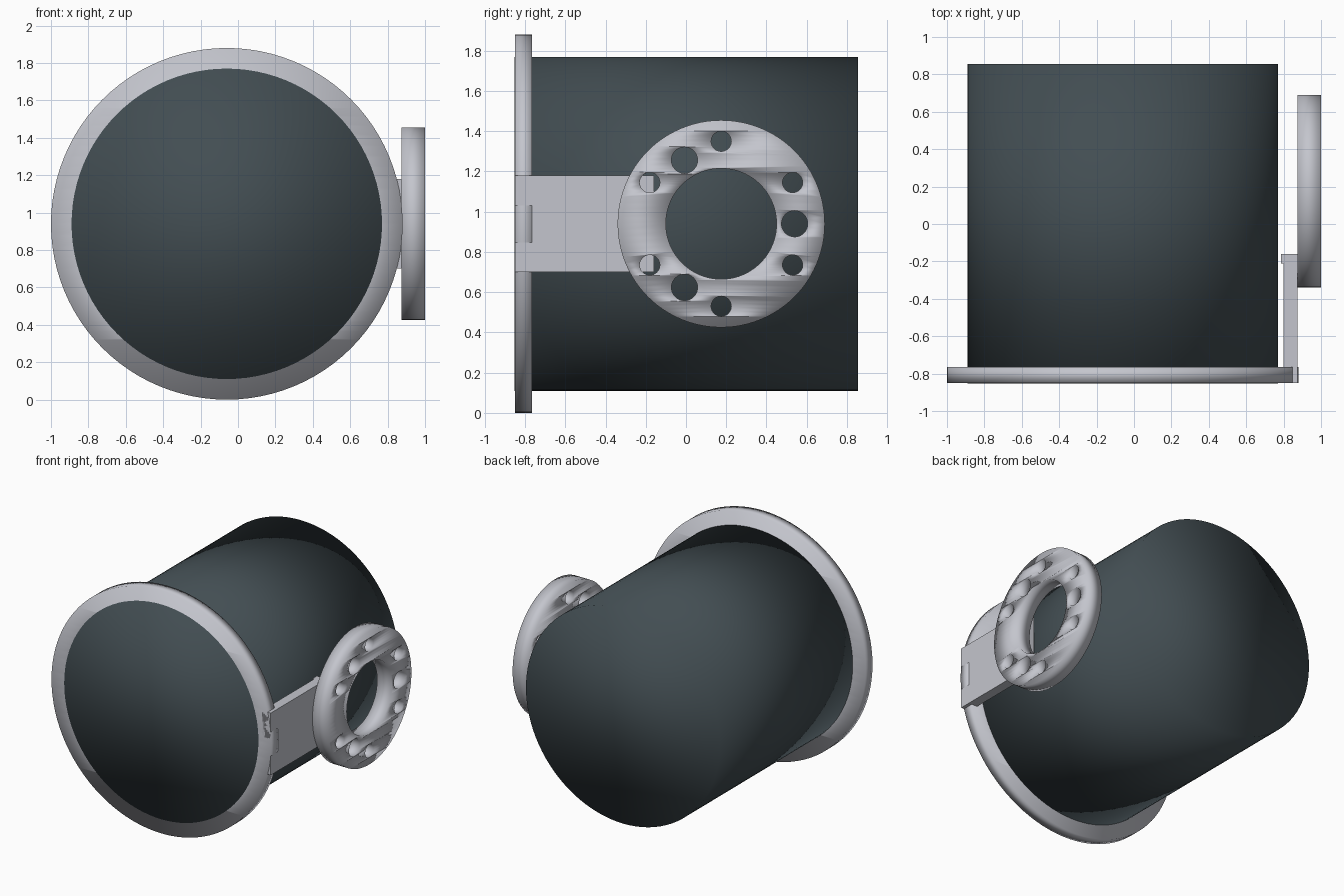
import bpy
import bmesh
from math import cos, sin, radians, pi

cube = bpy.data.objects.get("Cube")
if cube:
    bpy.data.objects.remove(cube, do_unlink=True)


def material(name, colour):
    mat = bpy.data.materials.new(name)
    mat.use_nodes = True
    mat.diffuse_color = colour
    bsdf = next(n for n in mat.node_tree.nodes if n.type == 'BSDF_PRINCIPLED')
    bsdf.inputs["Base Color"].default_value = colour
    return mat


dark = material("dark slate", (0.055, 0.075, 0.085, 1))
silver = material("light silver", (0.55, 0.56, 0.61, 1))


def circle(radius, centre=(0, 0), sides=96):
    return [(centre[0] + radius * cos(2 * pi * i / sides),
             centre[1] + radius * sin(2 * pi * i / sides)) for i in range(sides)]


def plate(name, outlines, thickness, location, rotation, mat, sharp=False):
    """Extrude flat outlines; inner outlines become holes."""
    curve = bpy.data.curves.new(name, 'CURVE')
    curve.dimensions = '2D'
    curve.fill_mode = 'BOTH'
    curve.extrude = thickness / 2
    for points in outlines:
        spline = curve.splines.new('POLY')
        spline.points.add(len(points) - 1)
        for p, (x, y) in zip(spline.points, points):
            p.co = (x, y, 0, 1)
        spline.use_cyclic_u = True
    obj = bpy.data.objects.new(name, curve)
    bpy.context.collection.objects.link(obj)
    obj.location = location
    obj.rotation_euler = [radians(a) for a in rotation]
    bpy.ops.object.select_all(action='DESELECT')
    obj.select_set(True)
    bpy.context.view_layer.objects.active = obj
    bpy.ops.object.convert(target='MESH')
    obj = bpy.context.view_layer.objects.active
    # Weld the caps to the walls
    bm = bmesh.new()
    bm.from_mesh(obj.data)
    bmesh.ops.remove_doubles(bm, verts=bm.verts, dist=0.0005)
    bmesh.ops.recalc_face_normals(bm, faces=bm.faces)
    bm.to_mesh(obj.data)
    bm.free()
    obj.data.materials.clear()
    obj.data.materials.append(mat)
    if sharp:
        bpy.ops.object.shade_smooth_by_angle(angle=radians(35))
    else:
        bpy.ops.object.shade_smooth()
    return obj


FACING_FRONT = (90, 0, 0)
FACING_SIDE = (90, 0, 90)

# Main drum and the flange around its front rim
plate("drum", [circle(0.83)], 1.707, (-0.06, 0.0015, 0.94), FACING_FRONT, dark)
plate("front_flange", [circle(0.94), circle(0.6)], 0.085,
      (-0.06, -0.8075, 0.94), FACING_FRONT, silver)

# Side arm with a small inward lip at its end
arm_profile = [(0.80, -0.85), (0.875, -0.85), (0.875, -0.16),
               (0.785, -0.16), (0.785, -0.21), (0.80, -0.21)]
plate("side_arm", [arm_profile], 0.48, (0, 0, 0.94), (0, 0, 0), silver, sharp=True)

# Mounting ring: large centre bore, three wide holes and six narrow holes
holes = [circle(0.515), circle(0.275)]
for angle in range(0, 360, 120):
    a = radians(angle)
    holes.append(circle(0.065, (0.365 * cos(a), 0.365 * sin(a)), 32))
for angle in range(30, 360, 60):
    a = radians(angle)
    holes.append(circle(0.05, (0.41 * cos(a), 0.41 * sin(a)), 32))
plate("mounting_ring", holes, 0.125, (0.9375, 0.175, 0.94), FACING_SIDE, silver)
